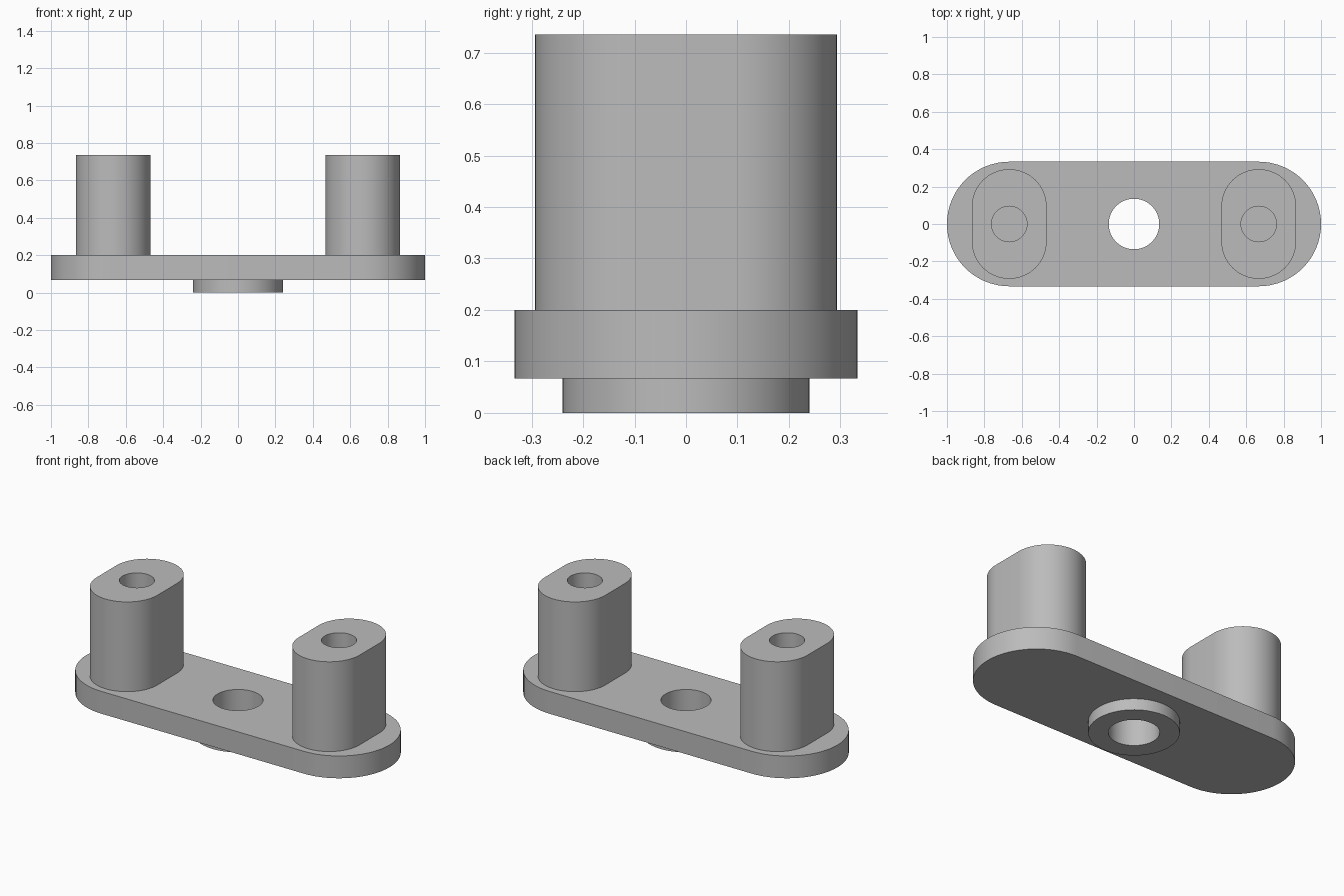
import bpy, bmesh
from math import sin, cos, pi, radians

cube = bpy.data.objects.get("Cube")
if cube:
    bpy.data.objects.remove(cube, do_unlink=True)

grey = bpy.data.materials.new("light_grey")
grey.use_nodes = True
colour = (0.5, 0.5, 0.5, 1)
grey.diffuse_color = colour
grey.node_tree.nodes["Principled BSDF"].inputs["Base Color"].default_value = colour

# Heights and shared sizes
COLLAR_Z, PLATE_Z, PLATE_TOP, POST_TOP = 0, 0.067, 0.2, 0.735
POST_X = 0.667
SEG = 32  # steps per half circle


def slot(r, cx=0, dx=0, dy=0):
    """Counter-clockwise rounded outline, stretched by dx or dy; a circle if both are 0."""
    start = -pi / 2 if dx else 0
    pts = []
    for side in (1, -1):
        for i in range(SEG + (1 if dx or dy else 0)):
            a = start + pi * i / SEG + (0 if side == 1 else pi)
            pts.append((cx + side * dx + r * cos(a), side * dy + r * sin(a)))
    return pts


def wall(bm, pts, z0, z1, inward=False):
    low = [bm.verts.new((x, y, z0)) for x, y in pts]
    high = [bm.verts.new((x, y, z1)) for x, y in pts]
    for i in range(len(pts)):
        j = (i + 1) % len(pts)
        quad = [low[i], low[j], high[j], high[i]]
        bm.faces.new(quad[::-1] if inward else quad)


def cap(bm, z, up, *outlines):
    """Flat face bounded by the first outline, with the others left open as holes."""
    edges = []
    for pts in outlines:
        vs = [bm.verts.new((x, y, z)) for x, y in pts]
        edges += [bm.edges.new((vs[i - 1], vs[i])) for i in range(len(vs))]
    made = bmesh.ops.triangle_fill(bm, edges=edges, use_beauty=True)["geom"]
    for f in [g for g in made if isinstance(g, bmesh.types.BMFace)]:
        f.normal_update()
        if (f.normal.z > 0) != up:
            f.normal_flip()


def finish(bm, name):
    bmesh.ops.remove_doubles(bm, verts=bm.verts, dist=0.0001)
    mesh = bpy.data.meshes.new(name)
    bm.to_mesh(mesh)
    bm.free()
    mesh.materials.append(grey)
    ob = bpy.data.objects.new(name, mesh)
    bpy.context.collection.objects.link(ob)
    bpy.ops.object.select_all(action='DESELECT')
    ob.select_set(True)
    bpy.context.view_layer.objects.active = ob
    bpy.ops.object.shade_smooth_by_angle(angle=radians(30))


plate = slot(0.333, dx=POST_X)
bore = slot(0.135)
collar = slot(0.24)
posts = {"right_post": -POST_X, "left_post": POST_X}
post_outlines = [slot(0.2, cx=x, dy=0.093) for x in posts.values()]

# Base plate, open where the posts, collar and bore meet it
bm = bmesh.new()
wall(bm, plate, PLATE_Z, PLATE_TOP)
wall(bm, bore, PLATE_Z, PLATE_TOP, inward=True)
cap(bm, PLATE_TOP, True, plate, bore, *post_outlines)
cap(bm, PLATE_Z, False, plate, collar)
finish(bm, "base_plate")

# Collar under the plate around the bore
bm = bmesh.new()
wall(bm, collar, COLLAR_Z, PLATE_Z)
wall(bm, bore, COLLAR_Z, PLATE_Z, inward=True)
cap(bm, COLLAR_Z, False, collar, bore)
finish(bm, "bottom_collar")

# Two posts, each with a blind hole down to the plate
for (name, x), outline in zip(posts.items(), post_outlines):
    hole = slot(0.095, cx=x)
    bm = bmesh.new()
    wall(bm, outline, PLATE_TOP, POST_TOP)
    wall(bm, hole, PLATE_TOP, POST_TOP, inward=True)
    cap(bm, POST_TOP, True, outline, hole)
    cap(bm, PLATE_TOP, True, hole)
    finish(bm, name)
